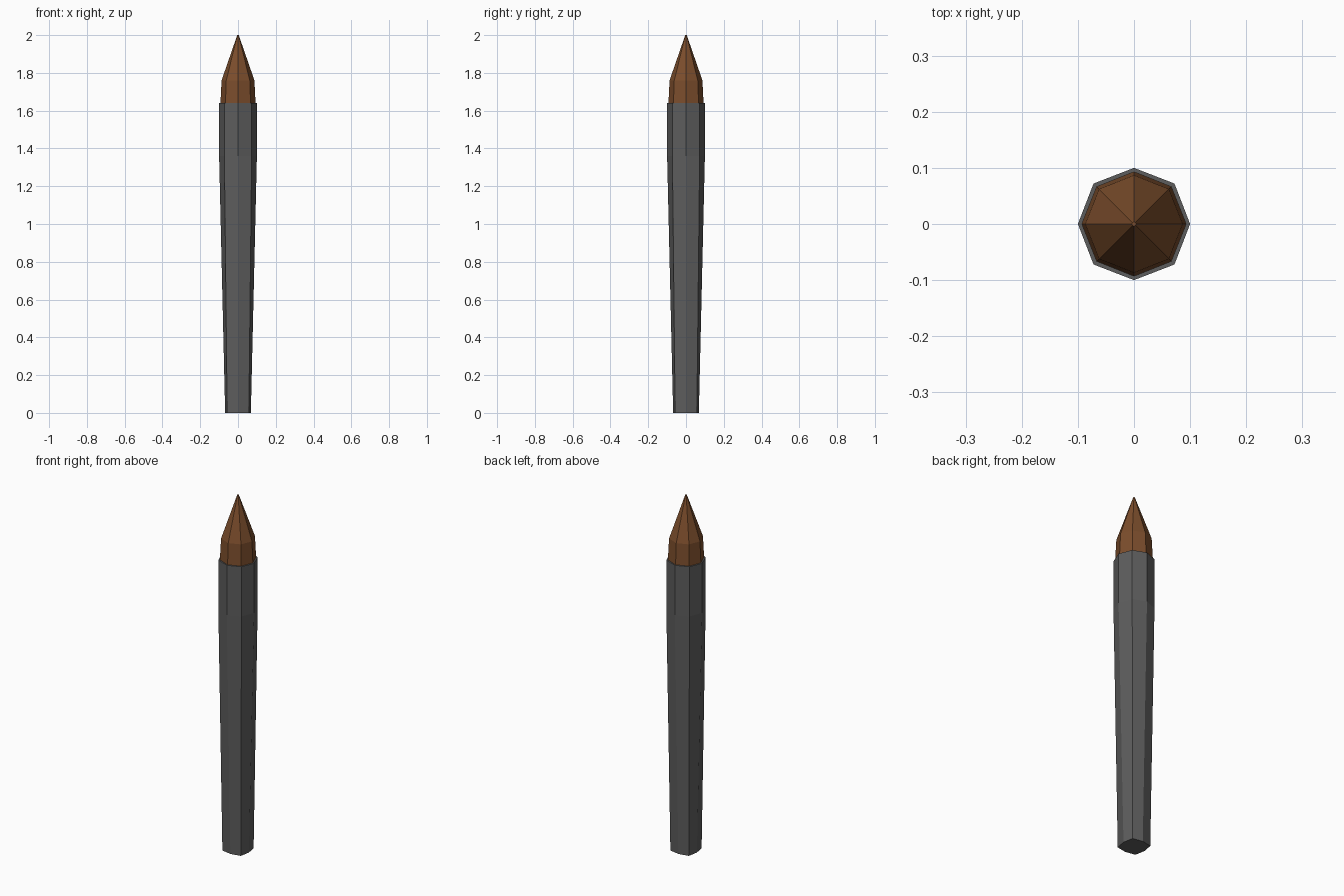
import bpy, bmesh, math

if "Cube" in bpy.data.objects:
    bpy.data.objects.remove(bpy.data.objects["Cube"])


def material(name, rgb):
    m = bpy.data.materials.new(name)
    m.diffuse_color = (*rgb, 1)
    m.use_nodes = True
    m.node_tree.nodes["Principled BSDF"].inputs["Base Color"].default_value = m.diffuse_color
    return m


def octagon_loft(name, rings, mat):
    """Loft eight-sided rings given as (z, axis radius, diagonal radius)."""
    bm = bmesh.new()
    loops = []
    for z, r_axis, r_diag in rings:
        loop = []
        for i in range(8):
            r = r_diag if i % 2 else r_axis
            a = i * math.pi / 4
            loop.append(bm.verts.new((r * math.cos(a), r * math.sin(a), z)))
        loops.append(loop)
    for low, high in zip(loops, loops[1:]):
        for i in range(8):
            j = (i + 1) % 8
            bm.faces.new((low[i], low[j], high[j], high[i]))
    bm.faces.new(loops[0][::-1])
    bm.faces.new(loops[-1])
    me = bpy.data.meshes.new(name)
    bm.to_mesh(me)
    bm.free()
    me.materials.append(mat)
    ob = bpy.data.objects.new(name, me)
    bpy.context.collection.objects.link(ob)
    return ob


# Tapered shaft: axis corners flatten towards the foot
octagon_loft("shaft", [(0, 0.068, 0.081), (1.36, 0.1, 0.102), (1.64, 0.1, 0.102)],
             material("dark_grey", (0.11, 0.11, 0.11)))

# Pointed tip seated on the shaft
octagon_loft("tip", [(1.64, 0.093, 0.094), (1.76, 0.087, 0.088), (2.0, 0.004, 0.004)],
             material("brown", (0.2, 0.075, 0.025)))
